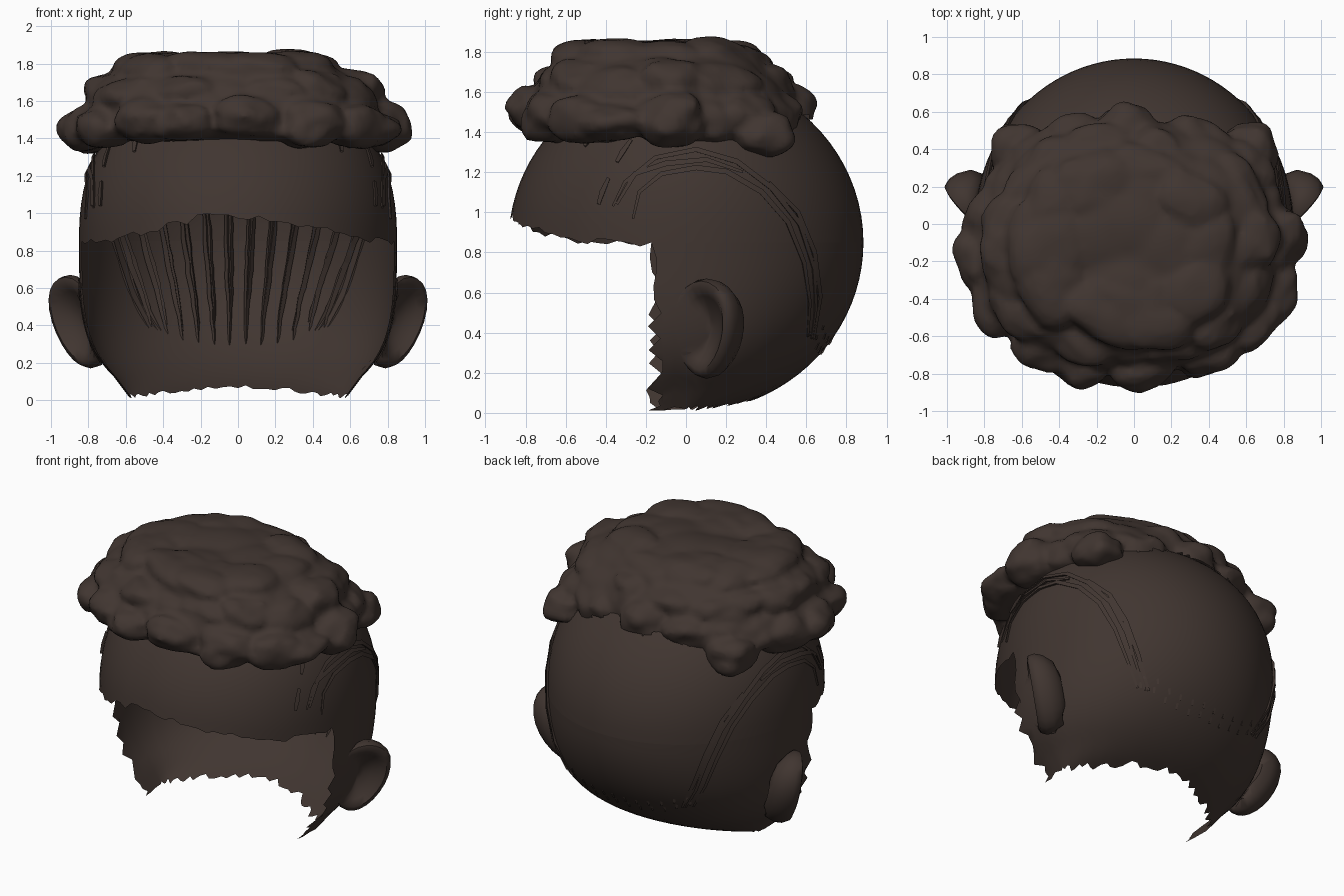
import bpy, bmesh, random
from math import sin, cos, pi, asin, sqrt, radians
from mathutils import Vector, Matrix, noise

if "Cube" in bpy.data.objects:
    bpy.data.objects.remove(bpy.data.objects["Cube"])

random.seed(11)
R = random.uniform
mat = bpy.data.materials.new("dark_brown")
mat.diffuse_color = (0.052, 0.036, 0.030, 1)
mat.use_nodes = True
mat.node_tree.nodes["Principled BSDF"].inputs["Base Color"].default_value = mat.diffuse_color


def finish(bm, name, angle=60):
    me = bpy.data.meshes.new(name)
    bmesh.ops.remove_doubles(bm, verts=bm.verts, dist=0.0005)
    bm.to_mesh(me)
    bm.free()
    me.materials.append(mat)
    ob = bpy.data.objects.new(name, me)
    bpy.context.collection.objects.link(ob)
    bpy.ops.object.select_all(action='DESELECT')
    ob.select_set(True)
    bpy.context.view_layer.objects.active = ob
    bpy.ops.object.shade_smooth_by_angle(angle=radians(angle))
    return ob


def grid(bm, rows):
    vs = [[bm.verts.new(p) for p in row] for row in rows]
    for r0, r1 in zip(vs, vs[1:]):
        for i in range(len(r0) - 1):
            bm.faces.new((r0[i], r0[i + 1], r1[i + 1], r1[i]))


# Head section sizes at height z: half width and half depth
def width(z):
    k = min(1, abs(z - .85) / .85)
    if z > .85:
        return .85 * (1 - k ** 2.4) ** (1 / 2.4)
    return max(.85 * (1 - k ** 3.4) ** (1 / 3.4), .57 + .75 * z if z < .2 else 0)


def depth(z):
    return .885 * sqrt(max(0, 1 - ((z - .85) / .85) ** 2))


def head_point(th, z):
    d = .885 if sin(th) < 0 and z < .85 else depth(z)
    return Vector((width(z) * cos(th), d * sin(th), z))


def head_x(y, z):
    d = .885 if y < 0 and z < .85 else max(.01, depth(z))
    return width(z) * sqrt(max(0, 1 - (y / d) ** 2))


# Skull shell: full upper dome with ragged brow, open lower back panel
bm = bmesh.new()
N, FRONT = 96, radians(-11.25)
cols = [FRONT + 2 * pi * i / N for i in range(N + 1)]
back_end = pi - FRONT


def brow(th):
    if th <= back_end + .001:
        return .85
    f = max(0, -sin(th))
    return .84 + .15 * f ** 4 + R(-.025, .02)


lows = [brow(t) for t in cols]
lows[-1] = lows[0]
rows = []
for j in range(21):
    row = []
    for t, lo in zip(cols, lows):
        p0 = asin((lo - .85) / .85)
        row.append(head_point(t, .85 + .85 * sin(p0 + (pi / 2 - p0) * j / 20)))
    rows.append(row)
grid(bm, rows)
bcols = [t for t in cols if t <= back_end + .001]
bots = [.025 + .05 * max(0, sin(t)) ** 4 + R(-.015, .01) for t in bcols]
rows = []
for j in range(17):
    row = []
    for i, (t, zb) in enumerate(zip(bcols, bots)):
        p1 = asin((zb - .85) / .85)
        v = head_point(t, .85 + .85 * sin(p1 * j / 16))
        if j and i in (0, len(bcols) - 1):
            v.y += R(-.03, .06)
        row.append(v)
    rows.append(row)
grid(bm, rows)
finish(bm, "skull_shell")

# Ears: thick cups growing out of the shell, mirrored
for s, name in ((1, "ear_right"), (-1, "ear_left")):
    bm = bmesh.new()
    U, V, W = Vector((.13, .14, 0)), Vector((.055, 0, .25)), Vector((.73, -.68, 0))
    rings = [(.001, -.15), (.5, -.15), (.8, -.12), (.96, -.06), (1, -.01), (.95, .03),
             (.82, .04), (.65, .01), (.45, -.02), (.2, -.04), (.001, -.045)]
    rows = []
    for r, n in rings:
        row = []
        for i in range(25):
            a = 2 * pi * i / 24
            p = Vector((.85, .095, .42)) + U * r * cos(a) * (1 + .15 * sin(a)) + V * r * sin(a) + W * n
            row.append((s * max(p.x, head_x(p.y, p.z) + .004), p.y, p.z))
        rows.append(row)
    grid(bm, rows)
    finish(bm, name)


# Curly top: flattened lumpy cap with rings of overlapping clumps, fused
def clump(bm, c, r, turn=0, p=2.3, lumps=8, amp=.1, rough=.18, low=1, sub=3, cell=.6):
    seeds = [Vector((R(-1, 1), R(-1, 1), R(-.6, 1))).normalized() for _ in range(lumps)]
    shift = Vector((R(-9, 9), R(-9, 9), R(-9, 9)))
    rot = Matrix.Rotation(turn, 3, 'Z')
    for v in bmesh.ops.create_icosphere(bm, subdivisions=sub, radius=1)["verts"]:
        d = v.co.normalized()
        flat = (abs(d.x) ** 2.3 + abs(d.y) ** 2.3) ** (1 / 2.3)
        k = (flat ** p + abs(d.z) ** p) ** (-1 / p)
        near = min((d - q).length for q in seeds)
        k *= 1 + amp * (1 - min(1.6, (near / cell) ** 2)) + rough * noise.noise(d * 1.7 + shift)
        q = Vector((d.x * r[0], d.y * r[1], d.z * r[2] * (1 if d.z > 0 else low))) * k
        v.co = rot @ q + Vector(c)


# rows: count, ring radii, height, clump size (along, across, up)
RINGS = [(17, .77, .60, 1.50, (.19, .15, .12)),
         (15, .62, .49, 1.62, (.22, .17, .125)),
         (10, .42, .34, 1.74, (.26, .20, .11))]
bm = bmesh.new()
clump(bm, (-.03, -.12, 1.43), (.80, .66, .42), p=2.4, lumps=70, amp=.05, rough=.03, low=.15, sub=5, cell=.26)
for ring, (n, rx, ry, z, size) in enumerate(RINGS):
    for i in range(n):
        a = 2 * pi * (i + R(-.3, .3)) / n
        e = 2.35 if sin(a) < 0 else 1.95
        q = (abs(cos(a)) ** e + abs(sin(a)) ** e) ** (-1 / e) * R(.97, 1.03)
        drop = .05 * abs(cos(a)) ** 2 if ring == 0 else 0
        s = [v * R(.88, 1.12) for v in size]
        clump(bm, (-.03 + rx * q * cos(a), -.12 + ry * q * sin(a), z - drop + R(-.02, .02)), s,
              turn=a + pi / 2 + R(-.3, .3), rough=.18 if ring < 2 else .1)
for s in (1, -1):
    clump(bm, (s * .61, .38, 1.39), (.15, .16, .12))
top = finish(bm, "curly_top", 75)
mod = top.modifiers.new("fuse", 'REMESH')
mod.mode, mod.voxel_size = 'VOXEL', .022
for m in [m.name for m in top.modifiers if m != mod]:
    top.modifiers.remove(top.modifiers[m])
bpy.ops.object.modifier_apply(modifier="fuse")
# drop the hidden underside inside the skull
bm = bmesh.new()
bm.from_mesh(top.data)
hid = [v for v in bm.verts if v.co.z < 1.68 and abs(v.co.y) < depth(v.co.z) and abs(v.co.x) < head_x(v.co.y, v.co.z) - .03]
bmesh.ops.delete(bm, geom=hid, context='VERTS')
bpy.data.objects.remove(top)
finish(bm, "curly_top", 75)


# Hair strands: thin tapered tubes following the head
def strand(bm, pts, r):
    rows = []
    for i, p in enumerate(pts):
        t = (pts[min(i + 1, len(pts) - 1)] - pts[max(i - 1, 0)]).normalized()
        n = Vector((p.x, p.y, p.z - .85)).normalized()
        b = t.cross(n).normalized()
        k = r * (.3 + .7 * sin(pi * (i + .5) / len(pts)))
        rows.append([p + (n * cos(a) + b * sin(a)) * k for a in (pi, 5 * pi / 3, pi / 3, pi)])
    grid(bm, rows)


# Nape strands fan inside the shell, only the tips poke through
bm = bmesh.new()
for i in range(12):
    u = (i - 5.5) / 5.5
    tip = .29 + .09 * u * u + R(-.01, .02)
    for off in (0, .025):
        pts = []
        for j in range(14):
            f = j / 13
            z = 1.1 + (tip + 2 * off - 1.1) * f
            x = u * (.70 - .24 * f ** 1.2) + off * (1 - f) + R(-.004, .004)
            y = depth(z) * sqrt(max(0, 1 - (x / width(z)) ** 2))
            pts.append(Vector((x, y, z)) - Vector((x, y, z - .85)) * (.03 - .035 * f ** 9))
        strand(bm, pts, .019)
finish(bm, "nape_strands", 30)

# Side strands sweep from temple to nape, with short temple locks
SWEEPS = [[(-.26, .97), (-.23, 1.10), (-.12, 1.19), (.05, 1.22), (.2, 1.2), (.37, 1.1), (.5, .95), (.58, .75), (.61, .55), (.60, .38)],
          [(-.36, 1.03), (-.30, 1.15), (-.15, 1.27), (.05, 1.31), (.25, 1.25), (.42, 1.12), (.56, .94), (.63, .72), (.64, .52), (.62, .37)],
          [(-.34, 1.04), (-.25, 1.19), (-.1, 1.24), (.1, 1.26), (.28, 1.2)],
          [(.41, 1.15), (.55, 1.0), (.63, .8), (.66, .58), (.63, .37)],
          [(-.43, 1.04), (-.41, 1.1), (-.38, 1.17)],
          [(-.34, 1.25), (-.31, 1.3), (-.27, 1.36)],
          [(-.50, 1.33), (-.46, 1.38), (-.42, 1.44)]]
bm = bmesh.new()
for s in (1, -1):
    for path in SWEEPS:
        pts = [Vector((s * head_x(y, z) * 1.01, y * 1.01, z)) for y, z in path]
        strand(bm, pts, .018)
finish(bm, "side_strands", 30)
